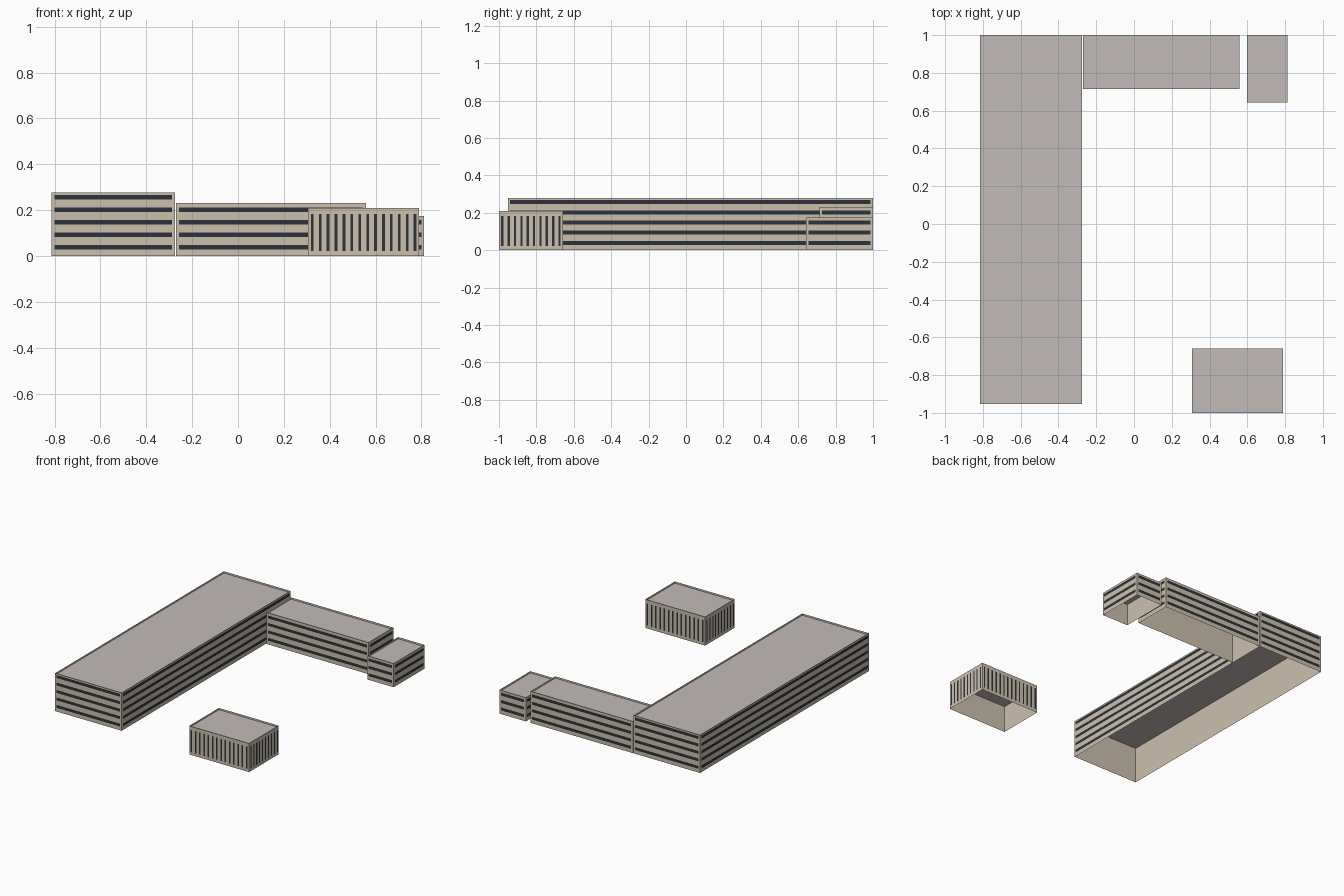
import bpy, bmesh
from mathutils import Vector

if "Cube" in bpy.data.objects:
    bpy.data.objects.remove(bpy.data.objects["Cube"])


def material(name, rgb):
    m = bpy.data.materials.new(name)
    m.diffuse_color = (*rgb, 1)
    m.use_nodes = True
    m.node_tree.nodes["Principled BSDF"].inputs["Base Color"].default_value = m.diffuse_color
    return m


STONE = material("beige_stone", (0.60, 0.53, 0.42))
ROOF = material("grey_roof", (0.54, 0.50, 0.48))
GLASS = material("dark_glass", (0.025, 0.032, 0.042))
PARAPET = 0.013   # height of the wall above the roof
OFFSET = 0.002    # window plates sit just proud of the wall
ROW = 0.0545      # storey height


def make_object(name, bm, mat):
    mesh = bpy.data.meshes.new(name)
    bm.to_mesh(mesh)
    bm.free()
    mesh.materials.append(mat)
    bpy.context.collection.objects.link(bpy.data.objects.new(name, mesh))


def quad(bm, *points):
    bm.faces.new([bm.verts.new(p) for p in points])


def sides(x0, x1, y0, y1):
    """Start and end of each outer wall, counter-clockwise from the front."""
    c = [Vector(p) for p in ((x0, y0, 0), (x1, y0, 0), (x1, y1, 0), (x0, y1, 0))]
    return [(c[i], c[(i + 1) % 4]) for i in range(4)]


def plate(bm, a, b, s0, s1, z0, z1):
    """Window plate on wall a-b, from distance s0 to s1 along it."""
    d = (b - a).normalized()
    n = Vector((d.y, -d.x, 0)) * OFFSET
    p, q = a + d * s0 + n, a + d * s1 + n
    up0, up1 = Vector((0, 0, z0)), Vector((0, 0, z1))
    quad(bm, p + up0, q + up0, q + up1, p + up1)


def bands(bm, a, b, rows):
    # horizontal ribbon windows
    for i in range(rows):
        z = 0.039 + i * ROW
        plate(bm, a, b, 0.013, (b - a).length - 0.013, z - 0.0105, z + 0.0105)


def slots(bm, a, b, _):
    # tall narrow windows
    length = (b - a).length
    count = round(length / 0.0345)
    step = (length - 0.036) / (count - 1)
    for i in range(count):
        s = 0.018 + i * step
        plate(bm, a, b, s - 0.006, s + 0.006, 0.022, 0.184)


def building(name, x0, x1, y0, y1, height, windows, rows=0):
    walls, roof, glass = bmesh.new(), bmesh.new(), bmesh.new()
    up = Vector((0, 0, height))
    for a, b in sides(x0, x1, y0, y1):
        quad(walls, a, b, b + up, a + up)
        windows(glass, a, b, rows)
    bmesh.ops.remove_doubles(walls, verts=walls.verts, dist=1e-5)
    z = height - PARAPET
    quad(roof, (x0, y0, z), (x1, y0, z), (x1, y1, z), (x0, y1, z))
    make_object(name + "_walls", walls, STONE)
    make_object(name + "_roof", roof, ROOF)
    make_object(name + "_windows", glass, GLASS)


building("main_block", -0.814, -0.275, -0.953, 1.0, 0.278, bands, 5)
building("rear_wing", -0.270, 0.558, 0.715, 1.0, 0.232, bands, 4)
building("end_block", 0.598, 0.812, 0.642, 1.0, 0.174, bands, 3)
building("pavilion", 0.306, 0.790, -1.0, -0.658, 0.21, slots)
